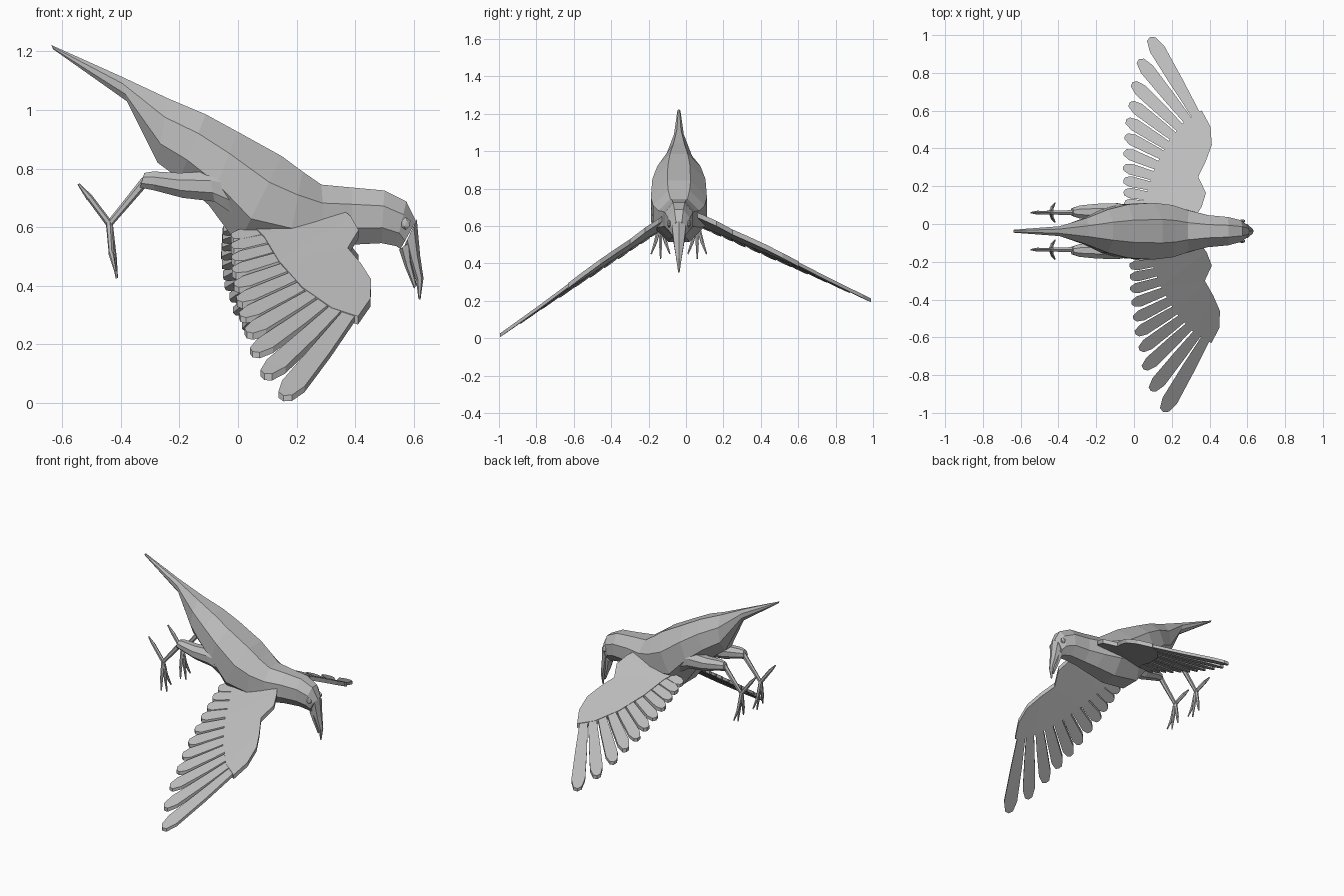
import bpy, bmesh, math
from mathutils import Vector

if "Cube" in bpy.data.objects:
    bpy.data.objects.remove(bpy.data.objects["Cube"])

grey = bpy.data.materials.new("plain grey")
grey.diffuse_color = (0.5, 0.5, 0.5, 1)
grey.use_nodes = True
grey.node_tree.nodes["Principled BSDF"].inputs["Base Color"].default_value = grey.diffuse_color
CY = -0.038  # centre line of the bird


def finish(bm, name):
    bmesh.ops.recalc_face_normals(bm, faces=bm.faces)
    me = bpy.data.meshes.new(name)
    bm.to_mesh(me)
    bm.free()
    me.materials.append(grey)
    ob = bpy.data.objects.new(name, me)
    bpy.context.collection.objects.link(ob)
    return ob


def loft(bm, rings, yc, n=8):
    """Skin rings given as (top xz, bottom xz, half width)."""
    loops = []
    k = 1 / math.cos(math.pi / n)
    for (tx, tz), (bx, bz), hw in rings:
        loop = []
        for i in range(n):
            a = 2 * math.pi * (i + 0.5) / n
            c, s = math.cos(a) * k, math.sin(a) * k
            loop.append(bm.verts.new(((tx + bx) / 2 + (tx - bx) / 2 * s, yc + hw * c,
                                      (tz + bz) / 2 + (tz - bz) / 2 * s)))
        loops.append(loop)
    for a, b in zip(loops, loops[1:]):
        for i in range(n):
            j = (i + 1) % n
            bm.faces.new((a[i], a[j], b[j], b[i]))
    bm.faces.new(loops[0])
    bm.faces.new(loops[-1])


def rod(bm, p, q, r1, r2):
    p, q = Vector(p), Vector(q)
    d = q - p
    m = d.to_track_quat('Z', 'Y').to_matrix().to_4x4()
    m.translation = (p + q) / 2
    bmesh.ops.create_cone(bm, cap_ends=True, segments=6, radius1=r1, radius2=r2,
                          depth=d.length, matrix=m)


# Body with tail, neck and head
bm = bmesh.new()
loft(bm, [
    ((-0.638, 1.222), (-0.632, 1.208), 0.008),
    ((-0.40, 1.115), (-0.38, 1.03), 0.026),
    ((-0.24, 1.04), (-0.275, 0.82), 0.07),
    ((-0.11, 0.985), (-0.20, 0.765), 0.115),
    ((0.00, 0.925), (-0.10, 0.675), 0.142),
    ((0.15, 0.842), (0.00, 0.54), 0.15),
    ((0.22, 0.79), (0.17, 0.515), 0.138),
    ((0.285, 0.745), (0.30, 0.53), 0.11),
    ((0.39, 0.735), (0.39, 0.54), 0.085),
    ((0.50, 0.725), (0.49, 0.545), 0.075),
    ((0.575, 0.688), (0.54, 0.535), 0.058),
    ((0.608, 0.62), (0.555, 0.525), 0.038)], CY)
finish(bm, "body")

# Beak, upper and lower halves
bm = bmesh.new()
loft(bm, [((0.608, 0.62), (0.57, 0.54), 0.037), ((0.62, 0.50), (0.588, 0.485), 0.025),
          ((0.632, 0.425), (0.610, 0.42), 0.014), ((0.623, 0.352), (0.617, 0.354), 0.004)], CY, 6)
finish(bm, "upper_beak")
bm = bmesh.new()
loft(bm, [((0.59, 0.55), (0.553, 0.525), 0.032), ((0.592, 0.485), (0.572, 0.465), 0.02),
          ((0.610, 0.40), (0.602, 0.39), 0.007)], CY, 6)
finish(bm, "lower_beak")

for side, label in ((-1, "near"), (1, "far")):
    # Eye
    bm = bmesh.new()
    bmesh.ops.create_icosphere(bm, subdivisions=1, radius=0.018)
    for v in bm.verts:
        v.co = Vector((v.co.x + 0.573, v.co.y * 0.6 + CY + side * 0.053, v.co.z * 1.2 + 0.612))
    finish(bm, label + "_eye")

    # Thigh
    y = CY + side * 0.102
    bm = bmesh.new()
    loft(bm, [((0.02, 0.78), (-0.01, 0.64), 0.03), ((-0.10, 0.79), (-0.08, 0.687), 0.046),
              ((-0.20, 0.785), (-0.19, 0.70), 0.043), ((-0.29, 0.79), (-0.285, 0.725), 0.034),
              ((-0.32, 0.785), (-0.335, 0.735), 0.02)], y)
    finish(bm, label + "_thigh")

    # Shank and toes
    y = CY + side * 0.098
    ankle = (-0.44, 0.61)
    bm = bmesh.new()
    rod(bm, (-0.315, y, 0.76), (ankle[0], y, ankle[1]), 0.016, 0.011)
    rod(bm, (-0.435, y, 0.605), (-0.51, y, 0.705), 0.012, 0.011)
    rod(bm, (-0.507, y, 0.70), (-0.545, y, 0.747), 0.012, 0.004)
    for k in (-1, 0, 1):
        mid = (-0.425 - 0.008 * abs(k), y + 0.028 * k, 0.51)
        end = (-0.414 - 0.005 * abs(k), y + 0.05 * k, 0.425 + 0.025 * abs(k))
        rod(bm, (ankle[0], y, 0.615), mid, 0.012, 0.009)
        rod(bm, mid, end, 0.010, 0.004)
    finish(bm, label + "_foot")


# Wings: outlines are (x, distance along span)
def near_wing(x, s):
    z = 0.612 - (s - 0.13) * 0.69 + 0.13 * (x - 0.18) * (1.1 - s)
    return Vector((x, -s, z))


def far_wing(x, s):
    y = s * 1.065 - 0.07
    z = 0.63 - (y - 0.07) * 0.465 + 0.13 * (x - 0.18) * (1.1 - s)
    return Vector((x - 0.02 - 0.05 * s, y, z))


ARM = [(0.34, 0.09), (0.385, 0.15), (0.412, 0.22), (0.375, 0.30), (0.42, 0.38), (0.455, 0.46),
       (0.452, 0.55), (0.41, 0.63), (0.32, 0.58), (0.22, 0.47), (0.14, 0.33), (0.09, 0.20),
       (0.03, 0.10)]
TIPS = [(0.155, 0.995), (0.09, 0.885), (0.05, 0.77), (0.03, 0.67), (0.008, 0.585), (-0.003, 0.505),
        (-0.013, 0.425), (-0.02, 0.35), (-0.022, 0.285), (-0.024, 0.225), (-0.024, 0.17)]


def plate(bm, outline, place, t):
    """Flat plate of thickness 2t following the wing surface."""
    pts = [place(x, s) for x, s in outline]
    up = Vector((0, 0, t))
    top = [bm.verts.new(p + up) for p in pts]
    low = [bm.verts.new(p - up) for p in pts]
    n = len(pts)
    for i in range(n):
        j = (i + 1) % n
        bm.faces.new((top[i], top[j], low[j], low[i]))
    caps = [bm.faces.new(top), bm.faces.new(low[::-1])]
    bmesh.ops.triangulate(bm, faces=caps)


for place, label in ((near_wing, "near"), (far_wing, "far")):
    bm = bmesh.new()
    plate(bm, ARM, place, 0.014)
    finish(bm, label + "_wing_arm")
    # Feathers fan out from the arm
    bm = bmesh.new()
    for i, tip in enumerate(TIPS):
        f = i / (len(TIPS) - 1)
        tip = Vector(tip)
        base = Vector((0.415 - 0.2 * f, 0.545 - 0.40 * f))
        d = tip - base
        side = Vector((-d.y, d.x)).normalized()
        w = 0.041 - 0.016 * f ** 0.6
        shape = [(0, -0.5), (0.5, -0.85), (0.86, -1), (0.97, -0.6), (1, 0),
                 (0.985, 0.6), (0.88, 1), (0.5, 0.85), (0, 0.5)]
        pts = [base + d * a + side * b * w for a, b in shape]
        plate(bm, pts, place, 0.010 + 0.0015 * (i % 2))
    finish(bm, label + "_wing_feathers")
